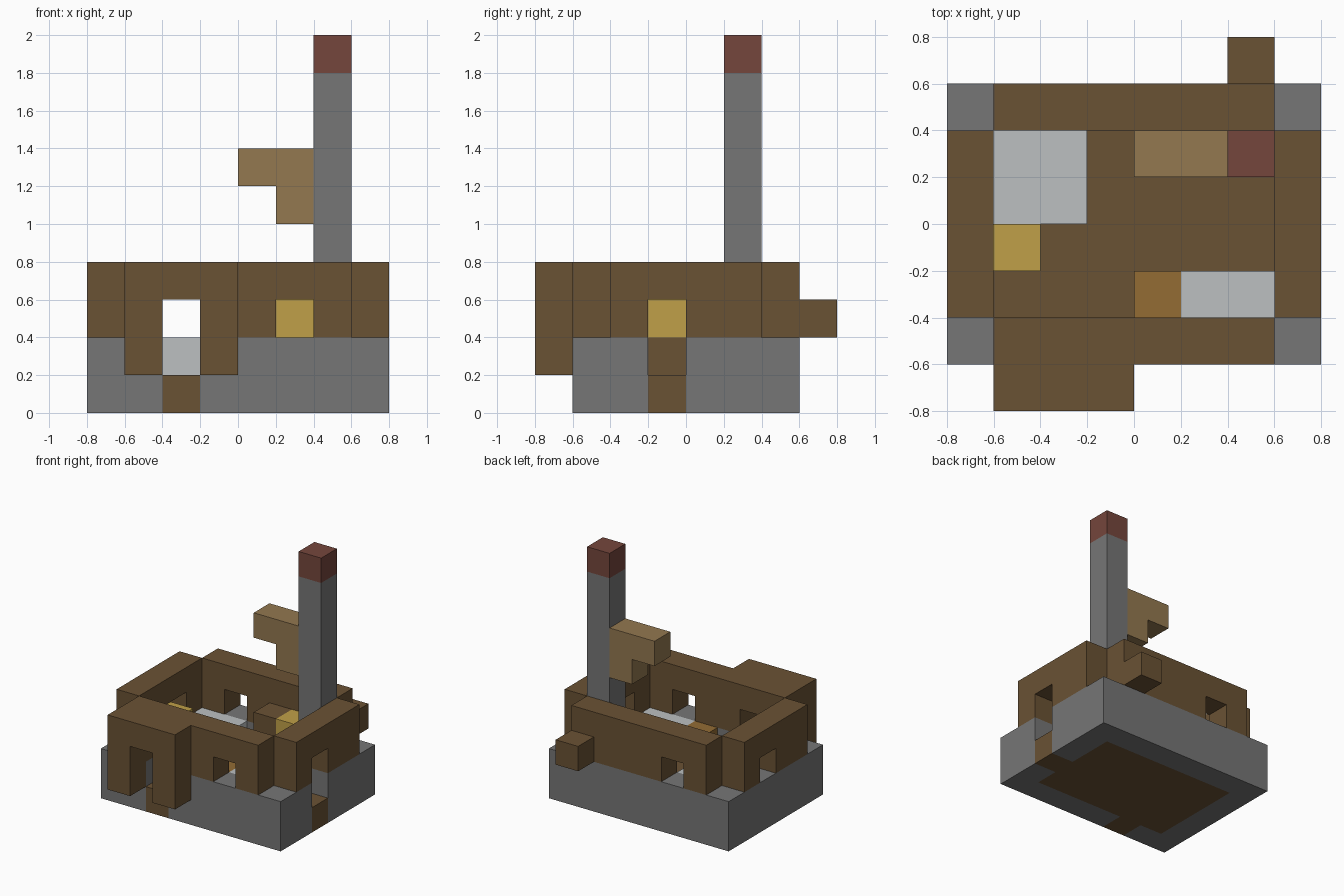
import bpy
import bmesh
from mathutils import Vector

cube = bpy.data.objects.get("Cube")
if cube:
    bpy.data.objects.remove(cube, do_unlink=True)

CELL = 0.2
ORIGIN = Vector((-0.8, -0.8, 0))


def linear(v):
    v /= 255
    return v / 12.92 if v <= 0.04045 else ((v + 0.055) / 1.055) ** 2.4


def material(name, *rgb):
    m = bpy.data.materials.new(name)
    m.use_nodes = True
    colour = [linear(c) for c in rgb] + [1]
    m.diffuse_color = colour
    m.node_tree.nodes["Principled BSDF"].inputs["Base Color"].default_value = colour
    return m


stone = material("grey stone", 118, 118, 118)
wood = material("brown wood", 106, 82, 52)
smoke_tan = material("tan", 147, 120, 80)
brick = material("red brick", 117, 70, 60)
linen = material("pale linen", 188, 192, 193)
glow = material("yellow glow", 192, 160, 72)
orange = material("orange wood", 147, 108, 52)


def cells(box):
    """Grid cells of a box given as low corner and size."""
    x, y, z, w, d, h = box
    return {(i, j, k) for i in range(x, x + w)
            for j in range(y, y + d) for k in range(z, z + h)}


def part(name, mat, *boxes, cuts=()):
    """Build one closed block shape from boxes minus cut boxes."""
    solid = set().union(*map(cells, boxes)) - set().union(*map(cells, cuts))
    bm = bmesh.new()
    for cell in sorted(solid):
        for axis in range(3):
            for side in (0, 1):
                near = list(cell)
                near[axis] += 2 * side - 1
                if tuple(near) in solid:
                    continue
                u, v = (axis + 1) % 3, (axis + 2) % 3
                corners = []
                for a, b in ((0, 0), (1, 0), (1, 1), (0, 1)):
                    p = Vector(cell)
                    p[axis] += side
                    p[u] += a
                    p[v] += b
                    corners.append(bm.verts.new(ORIGIN + p * CELL))
                bm.faces.new(corners if side else corners[::-1])
    bmesh.ops.remove_doubles(bm, verts=bm.verts, dist=0.001)
    mesh = bpy.data.meshes.new(name)
    bm.to_mesh(mesh)
    bm.free()
    mesh.materials.append(mat)
    obj = bpy.data.objects.new(name, mesh)
    bpy.context.collection.objects.link(obj)
    return obj


# Foundation ring with two doorways, and the floor that fills it
front_door = (2, 1, 0, 1, 1, 4)
side_door = (7, 3, 0, 1, 1, 3)
part("foundation", stone, (0, 1, 0, 8, 6, 2),
     cuts=[(1, 2, 0, 6, 4, 2), front_door, side_door])
part("floor", wood, (1, 2, 0, 6, 4, 1), (2, 1, 0, 1, 1, 1), (7, 3, 0, 1, 1, 1))

# Walls with door and window openings; the corners stay open
part("front_wall", wood, (1, 1, 2, 6, 1, 2),
     cuts=[(2, 1, 2, 1, 1, 1), (5, 1, 2, 1, 1, 1)])
part("back_wall", wood, (1, 6, 2, 6, 1, 2), cuts=[(2, 6, 2, 1, 1, 1)])
part("window_side_wall", wood, (0, 2, 2, 1, 4, 2), cuts=[(0, 4, 2, 1, 1, 1)])
part("door_side_wall", wood, (7, 2, 2, 1, 4, 2), cuts=[side_door])
part("porch_arch", wood, (1, 0, 1, 3, 1, 3), cuts=[(2, 0, 1, 1, 1, 2)])
part("back_box", wood, (6, 7, 2, 1, 1, 1))

# Furniture
part("bed", linen, (1, 4, 1, 2, 2, 1))
part("nightstand", wood, (1, 3, 1, 1, 1, 1))
part("lamp", glow, (1, 3, 2, 1, 1, 1))
part("bench", linen, (5, 2, 1, 2, 1, 1))
part("bench_end", orange, (4, 2, 1, 1, 1, 1))

# Hearth, chimney and side bracket
part("hearth", wood, (4, 5, 1, 1, 1, 2), (5, 5, 1, 1, 1, 1))
part("fire", glow, (5, 5, 2, 1, 1, 1))
part("chimney", stone, (6, 5, 1, 1, 1, 8))
part("chimney_cap", brick, (6, 5, 9, 1, 1, 1))
part("chimney_bracket", smoke_tan, (4, 5, 6, 2, 1, 1), (5, 5, 5, 1, 1, 1))
